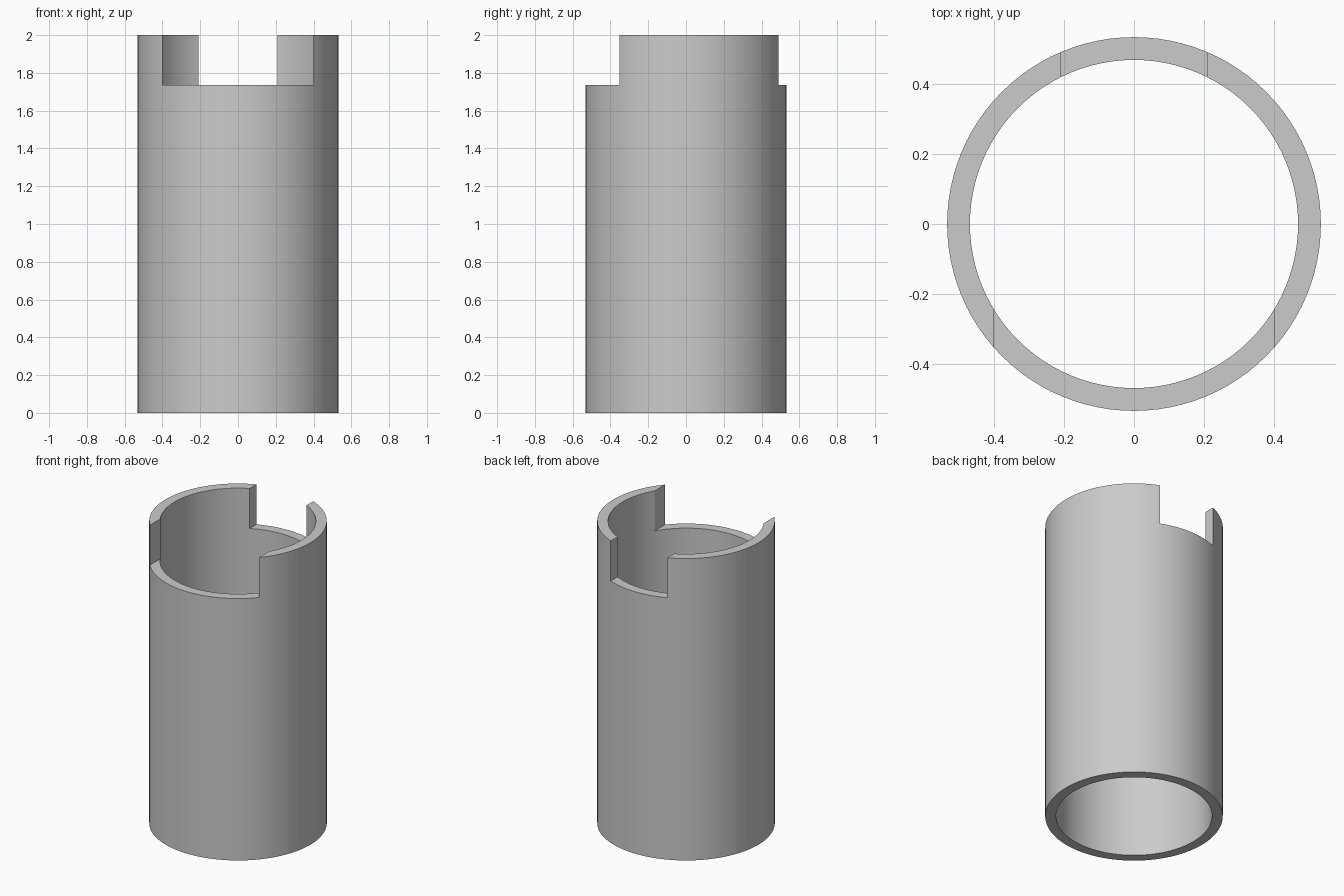
import bpy
import bmesh
import math

OUTER, INNER = 0.533, 0.468
HEIGHT, NOTCH_Z = 2.0, 1.735
SEGMENTS = 96

cube = bpy.data.objects.get("Cube")
if cube:
    bpy.data.objects.remove(cube, do_unlink=True)

grey = bpy.data.materials.new("plain grey")
grey.use_nodes = True
colour = (0.6, 0.6, 0.6, 1)
grey.diffuse_color = colour
grey.node_tree.nodes["Principled BSDF"].inputs["Base Color"].default_value = colour


def add_object(name, bm):
    bmesh.ops.recalc_face_normals(bm, faces=bm.faces)
    mesh = bpy.data.meshes.new(name)
    bm.to_mesh(mesh)
    bm.free()
    mesh.materials.append(grey)
    obj = bpy.data.objects.new(name, mesh)
    bpy.context.collection.objects.link(obj)
    return obj


# Tube: rectangular wall section spun round the z axis
bm = bmesh.new()
section = [bm.verts.new((r, 0, z)) for r, z in
           ((INNER, 0), (OUTER, 0), (OUTER, HEIGHT), (INNER, HEIGHT))]
edges = [bm.edges.new((section[i], section[(i + 1) % 4])) for i in range(4)]
bmesh.ops.spin(bm, geom=section + edges, cent=(0, 0, 0), axis=(0, 0, 1),
               angle=math.tau, steps=SEGMENTS, use_merge=True)
bmesh.ops.remove_doubles(bm, verts=bm.verts, dist=0.0001)
tube = add_object("notched_tube", bm)


# Notches in the rim: a wide one at the front, a narrow one at the back
def cut_notch(name, half_width, side):
    bm = bmesh.new()
    bmesh.ops.create_cube(bm, size=1)
    bmesh.ops.scale(bm, vec=(2 * half_width, 1, 1), verts=bm.verts)
    bmesh.ops.translate(bm, vec=(0, side * 0.6, NOTCH_Z + 0.5), verts=bm.verts)
    cutter = add_object(name, bm)
    cutter.hide_render = True
    mod = tube.modifiers.new(name, 'BOOLEAN')
    mod.operation = 'DIFFERENCE'
    mod.solver = 'EXACT'
    mod.object = cutter
    bpy.ops.object.modifier_apply(modifier=name)
    bpy.data.objects.remove(cutter, do_unlink=True)


bpy.ops.object.select_all(action='DESELECT')
bpy.context.view_layer.objects.active = tube
tube.select_set(True)
cut_notch("front_notch", 0.40, -1)
cut_notch("back_notch", 0.208, 1)

bpy.ops.object.shade_smooth_by_angle(angle=math.radians(30))
